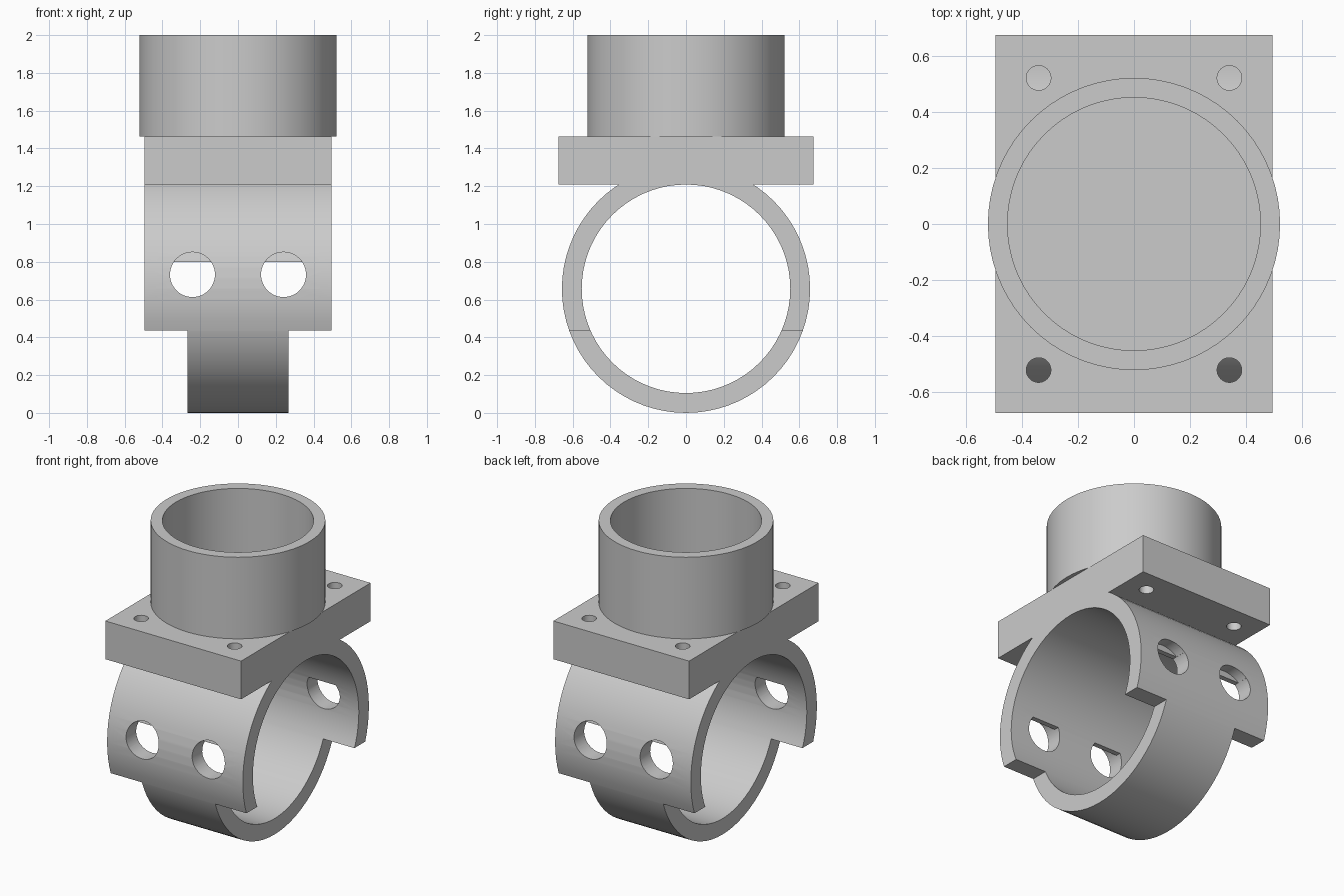
import bpy
import math
from mathutils import Vector

cube = bpy.data.objects.get("Cube")
if cube:
    bpy.data.objects.remove(cube, do_unlink=True)

grey = bpy.data.materials.new("matte_grey")
grey.use_nodes = True
grey.diffuse_color = (0.6, 0.6, 0.6, 1)
grey.node_tree.nodes["Principled BSDF"].inputs["Base Color"].default_value = (0.6, 0.6, 0.6, 1)


def prism(name, points, start, end, place):
    """Extrude a closed outline; place(u, v, w) gives the position."""
    n = len(points)
    verts = [place(u, v, w) for w in (start, end) for u, v in points]
    faces = [range(n), range(n, 2 * n)]
    faces += [(i, (i + 1) % n, n + (i + 1) % n, n + i) for i in range(n)]
    mesh = bpy.data.meshes.new(name)
    mesh.from_pydata(verts, [], [tuple(f) for f in faces])
    mesh.materials.append(grey)
    obj = bpy.data.objects.new(name, mesh)
    bpy.context.collection.objects.link(obj)
    bpy.context.view_layer.objects.active = obj
    bpy.ops.object.select_all(action='DESELECT')
    obj.select_set(True)
    bpy.ops.object.mode_set(mode='EDIT')
    bpy.ops.mesh.select_all(action='SELECT')
    bpy.ops.mesh.normals_make_consistent(inside=False)
    bpy.ops.object.mode_set(mode='OBJECT')
    return obj


def circle(radius, u=0, v=0, count=72):
    steps = [2 * math.pi * i / count for i in range(count)]
    return [(u + radius * math.cos(a), v + radius * math.sin(a)) for a in steps]


def along_x(u, v, w):
    return Vector((w, u, v))


def along_y(u, v, w):
    return Vector((u, w, v))


def along_z(u, v, w):
    return Vector((u, v, w))


def box(name, x0, x1, y0, y1, z0, z1):
    return prism(name, [(x0, y0), (x1, y0), (x1, y1), (x0, y1)], z0, z1, along_z)


def combine(obj, tool, operation='DIFFERENCE'):
    mod = obj.modifiers.new("boolean", 'BOOLEAN')
    mod.operation = operation
    mod.solver = 'EXACT'
    mod.object = tool
    bpy.context.view_layer.objects.active = obj
    bpy.ops.object.modifier_apply(modifier=mod.name)
    bpy.data.objects.remove(tool, do_unlink=True)


def smooth(obj):
    bpy.ops.object.select_all(action='DESELECT')
    obj.select_set(True)
    bpy.context.view_layer.objects.active = obj
    bpy.ops.object.shade_smooth_by_angle(angle=math.radians(30))


HALF = 0.495      # half width of plate and ring
MID = 0.657       # height of the ring's axis
BORE = 0.552

# Ring lying along x
ring = prism("clamp_ring_and_plate", circle(0.657, 0, MID), -HALF, HALF, along_x)
combine(ring, prism("bore", circle(BORE, 0, MID), -1, 1, along_x))

# Lower corners cut away, leaving a narrow strap
for side in (-1, 1):
    x0, x1 = sorted((side * 0.267, side * 0.8))
    combine(ring, box("notch", x0, x1, -1, 1, -0.2, 0.437))

# Round side holes with a thin flat-edged lip at the inner wall
for x in (-0.241, 0.241):
    outline = circle(0.119, x, 0.732, 48)
    low = [(u, v) for u, v in outline if v < 0.8]
    start = next(i for i, p in enumerate(outline) if p[1] >= 0.8)
    rise = math.sqrt(0.119 ** 2 - 0.068 ** 2)
    # Right part, then left part, so the flat top closes the outline
    low = [p for p in outline[:start]] + [(x + rise, 0.8), (x - rise, 0.8)] + \
          [p for p in outline[start:] if p[1] < 0.8]
    combine(ring, prism("through_hole", low, -1, 1, along_y))
    full = prism("outer_hole", outline, -1, 1, along_y)
    combine(full, prism("core", circle(0.585, 0, MID), -1, 1, along_x))
    combine(ring, full)

# Mounting plate with four bolt holes
plate = box("plate", -HALF, HALF, -0.675, 0.675, 1.21, 1.462)
for x in (-0.341, 0.341):
    for y in (-0.522, 0.522):
        combine(plate, prism("bolt_hole", circle(0.044, x, y, 32), 1, 1.6, along_z))
combine(ring, plate, 'UNION')
smooth(ring)

# Open socket standing on the plate
socket = prism("socket_tube", circle(0.522), 1.462, 2, along_z)
combine(socket, prism("socket_bore", circle(0.452), 1.3, 2.2, along_z))
smooth(socket)
